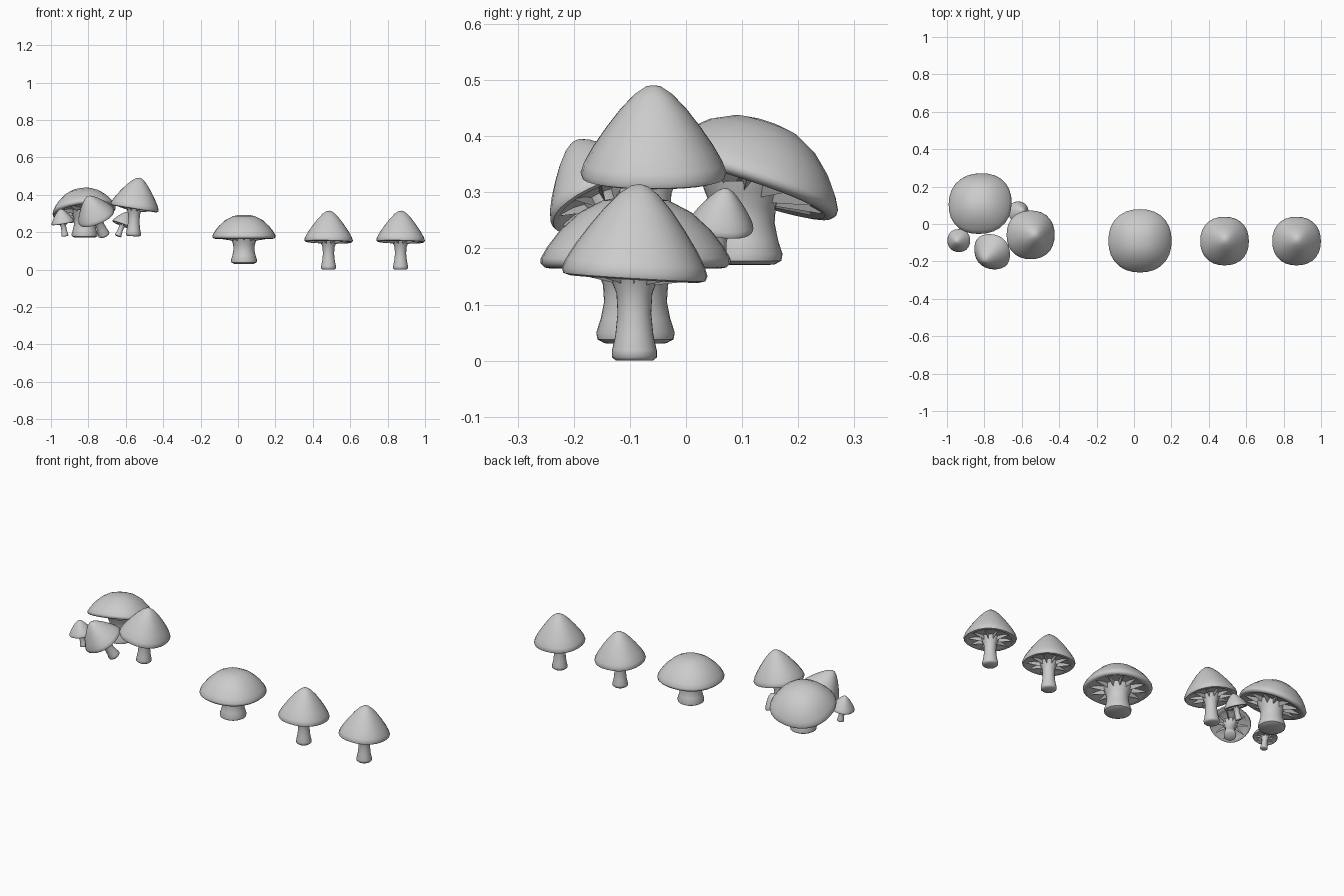
import bpy, math
from mathutils import Vector, Matrix

if "Cube" in bpy.data.objects:
    bpy.data.objects.remove(bpy.data.objects["Cube"])

SEG = 28
# (radius, height) profiles: cap runs from the tip over the rim to the underside
KINDS = {
    "tall": dict(
        cap=[(0, .315), (.014, .312), (.034, .298), (.06, .27), (.085, .237), (.108, .203),
             (.124, .175), (.130, .158), (.127, .149), (.117, .146), (.106, .152),
             (.075, .158), (.03, .158), (0, .158)],
        stem=[(0, 0), (.033, 0), (.040, .006), (.040, .018), (.034, .045), (.030, .085),
              (.032, .12), (.042, .145), (.05, .16)],
        gill=(.028, .135, .110, .149), pivot=.15, n=10),
    "flat": dict(
        cap=[(0, .293), (.03, .291), (.06, .285), (.1, .264), (.135, .232), (.158, .202),
             (.169, .182), (.169, .173), (.162, .166), (.150, .164), (.138, .170),
             (.1, .177), (.04, .18), (0, .18)],
        stem=[(0, .03), (.055, .031), (.068, .038), (.070, .05), (.062, .075), (.056, .105),
              (.058, .135), (.068, .16), (.075, .18)],
        gill=(.05, .152, .143, .167), pivot=.155, n=12),
}


def add_mesh(name, verts, faces, matrix):
    me = bpy.data.meshes.new(name)
    me.from_pydata(verts, [], faces)
    me.transform(matrix)
    me.validate()
    ob = bpy.data.objects.new(name, me)
    bpy.context.collection.objects.link(ob)
    bpy.ops.object.select_all(action='DESELECT')
    ob.select_set(True)
    bpy.context.view_layer.objects.active = ob
    bpy.ops.object.shade_smooth_by_angle(angle=math.radians(50))
    return ob


def squarish(a, power):
    # radius factor of a rounded-square outline
    return (abs(math.cos(a)) ** power + abs(math.sin(a)) ** power) ** (-1 / power)


def lathe(name, profile, matrix, power=2.0):
    verts, faces, rings = [], [], []
    for r, z in profile:
        if r == 0:
            rings.append([len(verts)] * SEG)
            verts.append((0, 0, z))
            continue
        rings.append(list(range(len(verts), len(verts) + SEG)))
        for i in range(SEG):
            a = 2 * math.pi * i / SEG
            k = r * squarish(a, power)
            verts.append((k * math.cos(a), k * math.sin(a), z))
    down = profile[0][1] > profile[-1][1]
    for lo, hi in zip(rings, rings[1:]):
        for i in range(SEG):
            j = (i + 1) % SEG
            f = list(dict.fromkeys((lo[i], lo[j], hi[j], hi[i])))
            if len(f) > 2:
                faces.append(f[::-1] if down else f)
    return add_mesh(name, verts, faces, matrix)


def gills(name, kind, matrix):
    # radial wedges hanging under the cap
    r0, z0, r1, z1 = kind["gill"]
    top = z1 + .02
    verts, faces = [], []
    for i in range(kind["n"]):
        rot = Matrix.Rotation(2 * math.pi * i / kind["n"], 3, 'Z')
        b, w0, w1 = len(verts), r0 * .3, r1 * .17
        pts = [(r0, -w0, top), (r1, -w1, top), (r1, w1, top), (r0, w0, top),
               (r0, 0, z0), (r1, 0, z1)]
        verts += [rot @ Vector(p) for p in pts]
        faces += [[b + k for k in f] for f in
                  ((0, 4, 5, 1), (3, 2, 5, 4), (0, 1, 2, 3), (1, 5, 2), (0, 3, 4))]
    return add_mesh(name, verts, faces, matrix)


def lean(direction):
    return Vector((0, 0, 1)).rotation_difference(Vector(direction)).to_matrix().to_4x4()


def mushroom(name, kind, base, scale=1, axis=(0, 0, 1), cap_axis=(0, 0, 1)):
    k = KINDS[kind]
    body = Matrix.Translation(base) @ lean(axis) @ Matrix.Scale(scale, 4)
    p = Matrix.Translation((0, 0, k["pivot"]))
    head = body @ p @ lean(cap_axis) @ p.inverted()
    lathe(name + "_stem", k["stem"], body)
    lathe(name + "_cap", k["cap"], head, 2.25)
    gills(name + "_gills", k, head)


# free-standing row
mushroom("wide_mushroom", "flat", (.032, -.09, 0))
mushroom("middle_mushroom", "tall", (.484, -.092, 0), cap_axis=(.02, .06, 1))
mushroom("right_mushroom", "tall", (.869, -.092, 0), cap_axis=(.02, .06, 1))

# raised cluster
mushroom("cluster_wide", "flat", (-.82, .102, .14), cap_axis=(-.13, .33, 1))
mushroom("cluster_tall", "tall", (-.56, -.058, .178), axis=(.04, 0, 1), cap_axis=(.12, 0, 1))
mushroom("cluster_leaning", "tall", (-.715, -.1, .182), .78, axis=(-.36, -.4, .87))
mushroom("cluster_small_left", "tall", (-.925, -.085, .178), .47, axis=(-.16, -.05, 1))
mushroom("cluster_small_back", "tall", (-.642, .055, .178), .44, axis=(.36, .12, .93))
